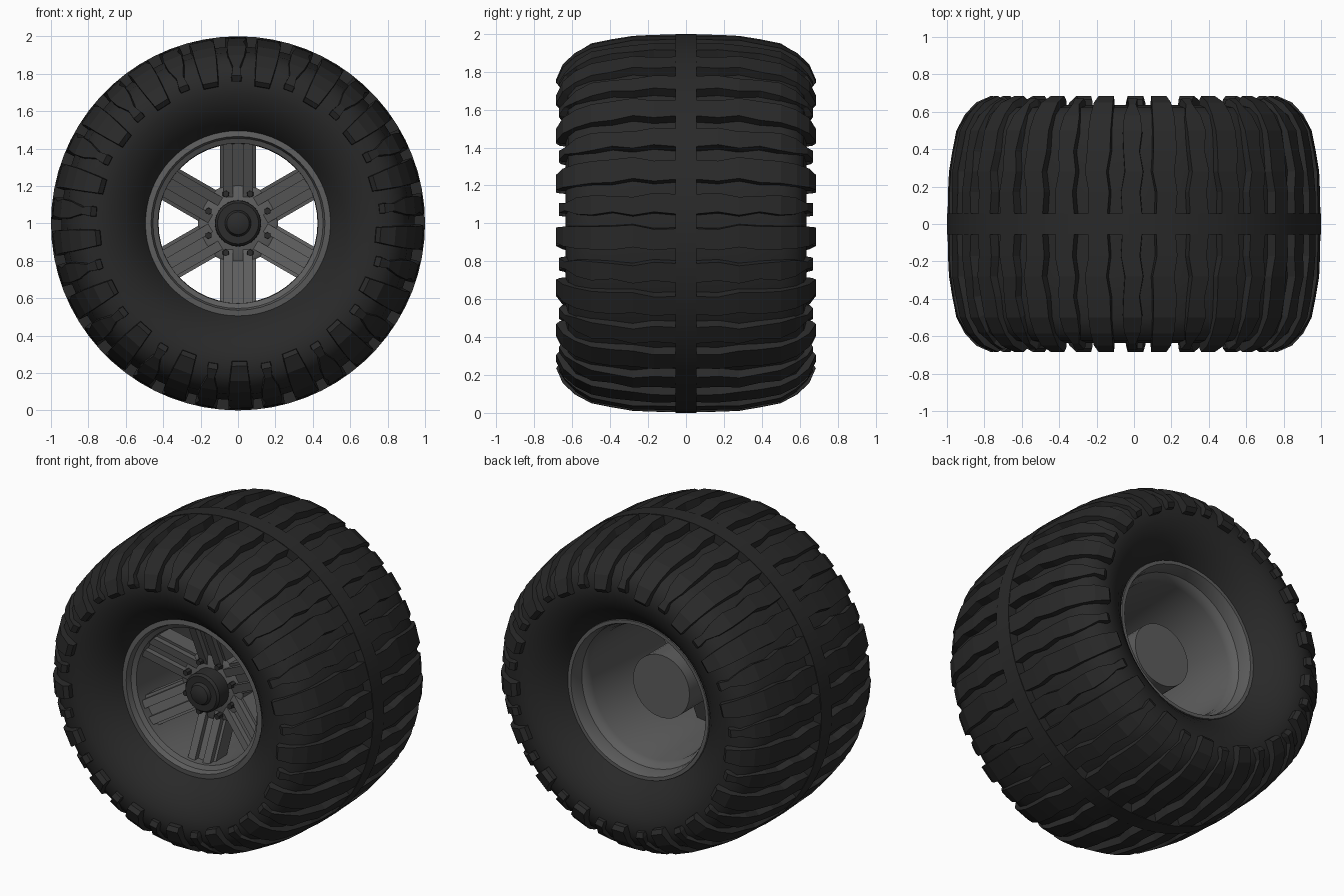
import bpy, bmesh, math
from mathutils import Matrix, Vector

if "Cube" in bpy.data.objects:
    bpy.data.objects.remove(bpy.data.objects["Cube"])

CENTRE = Vector((0, 0, 1))          # wheel axle runs along y at this height


def material(name, v):
    m = bpy.data.materials.new(name)
    m.diffuse_color = (v, v, v, 1)
    m.use_nodes = True
    m.node_tree.nodes["Principled BSDF"].inputs["Base Color"].default_value = m.diffuse_color
    return m


RUBBER = material("rubber", 0.022)
METAL = material("rim_metal", 0.11)
DARK = material("dark_metal", 0.025)


def polar(y, r, deg):
    a = math.radians(deg)
    return Vector((r * math.cos(a), y, r * math.sin(a))) + CENTRE


def finish(bm, name, mat, smooth=None):
    bmesh.ops.recalc_face_normals(bm, faces=bm.faces)
    me = bpy.data.meshes.new(name)
    bm.to_mesh(me)
    bm.free()
    me.materials.append(mat)
    ob = bpy.data.objects.new(name, me)
    bpy.context.collection.objects.link(ob)
    if smooth:
        bpy.ops.object.select_all(action='DESELECT')
        ob.select_set(True)
        bpy.context.view_layer.objects.active = ob
        bpy.ops.object.shade_smooth_by_angle(angle=math.radians(smooth))
    return ob


def lathe(name, profile, mat, segs, closed=True, caps=False, smooth=35, phase=0):
    """Spin a (y, r) profile round the axle."""
    bm = bmesh.new()
    rings = [[bm.verts.new(polar(y, r, phase + 360 * i / segs)) for i in range(segs)]
             for y, r in profile]
    pairs = list(zip(rings, rings[1:])) + ([(rings[-1], rings[0])] if closed else [])
    for a, b in pairs:
        for i in range(segs):
            j = (i + 1) % segs
            bm.faces.new((a[i], a[j], b[j], b[i]))
    if caps:
        bm.faces.new(rings[0])
        bm.faces.new(rings[-1])
    return finish(bm, name, mat, smooth)


def loft(bm, sections):
    """Skin a run of four-point sections and cap both ends."""
    rows = [[bm.verts.new(p) for p in s] for s in sections]
    for a, b in zip(rows, rows[1:]):
        for i in range(4):
            j = (i + 1) % 4
            bm.faces.new((a[i], a[j], b[j], b[i]))
    bm.faces.new(rows[0])
    bm.faces.new(rows[-1])


# Tyre carcass
half = [(0.45, 0.485), (0.49, 0.51), (0.545, 0.56), (0.595, 0.62), (0.625, 0.69),
        (0.635, 0.75), (0.622, 0.82), (0.58, 0.88), (0.5, 0.915), (0.28, 0.945)]
lathe("tyre_carcass", [(-y, r) for y, r in half] + half[::-1], RUBBER, 68, closed=False, smooth=40)

# Raised rib round the middle of the tread
lathe("tread_centre_rib", [(-0.058, 0.9), (-0.055, 1.0), (0.055, 1.0), (0.058, 0.9)], RUBBER, 68)

# Lugs: (y, top radius, base y, base radius, left angle, right angle)
large = [(0.04, 0.997, 0.04, 0.92, -2.9, 3.1), (0.17, 0.995, 0.17, 0.92, -3.5, 2.9),
         (0.28, 0.99, 0.28, 0.92, -2.6, 4.2), (0.39, 0.972, 0.38, 0.90, -3.6, 3.8),
         (0.5, 0.95, 0.47, 0.88, -3.6, 3.7), (0.585, 0.905, 0.54, 0.84, -3.7, 3.7),
         (0.65, 0.845, 0.57, 0.80, -3.5, 3.5), (0.685, 0.765, 0.59, 0.76, -3.1, 3.1),
         (0.665, 0.74, 0.59, 0.735, -3.0, 3.0)]
small = [(0.04, 0.997, 0.04, 0.92, -3.1, 3.0), (0.17, 0.995, 0.17, 0.92, -2.4, 3.4),
         (0.28, 0.99, 0.28, 0.92, -3.4, 2.2), (0.39, 0.972, 0.38, 0.90, -2.3, 2.7),
         (0.5, 0.95, 0.47, 0.88, -3.2, 3.0), (0.58, 0.90, 0.54, 0.84, -2.8, 2.8),
         (0.64, 0.84, 0.57, 0.80, -1.3, 1.3), (0.67, 0.79, 0.59, 0.77, -1.9, 1.9),
         (0.655, 0.76, 0.59, 0.755, -1.8, 1.8)]
COUNT = 17
for label, side in (("front", -1), ("back", 1)):
    bm = bmesh.new()
    for k in range(COUNT):
        for shape, shift in ((large, 0), (small, 0.5)):
            mid = 80 + 360 / COUNT * (k + shift)
            loft(bm, [(polar(side * y, r, mid + a), polar(side * y, r, mid + b),
                       polar(side * by, br, mid + b + 0.4), polar(side * by, br, mid + a - 0.4))
                      for y, r, by, br, a, b in shape])
    finish(bm, label + "_tread_lugs", RUBBER)

# Rim barrel with stepped lips
lathe("rim_barrel", [(-0.44, 0.507), (-0.465, 0.5), (-0.47, 0.465), (-0.435, 0.455),
                     (-0.42, 0.428), (-0.28, 0.425), (0.34, 0.43), (0.38, 0.44),
                     (0.40, 0.46), (0.45, 0.465), (0.485, 0.478), (0.485, 0.5),
                     (0.45, 0.507), (0.41, 0.47), (-0.41, 0.465)], METAL, 48)

# Six twin-ridged spokes, sloping out from hub to rim
bm = bmesh.new()


def bar(deg, x0, x1, raise_front, depth, r0=0.14, r1=0.44):
    out = Vector((math.cos(math.radians(deg)), 0, math.sin(math.radians(deg))))
    across = Vector((-out.z, 0, out.x))
    secs = []
    for r, y in ((r0, -0.235), (r1, -0.37)):
        f, b = y - raise_front, y + depth
        secs.append([CENTRE + out * r + across * x + Vector((0, yy, 0))
                     for x, yy in ((x0, f), (x1, f), (x1, b), (x0, b))])
    loft(bm, secs)


for k in range(6):
    d = 30 + 60 * k
    bar(d, -0.095, 0.095, 0, 0.11)
    for s in (-1, 1):
        bar(d, min(s * 0.028, s * 0.078), max(s * 0.028, s * 0.078), 0.035, 0.02)
finish(bm, "spokes", METAL)

# Hub: bolt flange and the long drum behind it
lathe("hub", [(-0.27, 0.19), (-0.255, 0.215), (-0.12, 0.215), (-0.1, 0.2), (0.25, 0.2)],
      METAL, 32, closed=False, caps=True)

# Hub cap with a domed centre
lathe("hub_cap", [(-0.2, 0.125), (-0.36, 0.122), (-0.375, 0.11), (-0.375, 0.07),
                  (-0.395, 0.06), (-0.405, 0.035), (-0.408, 0.01)],
      DARK, 32, closed=False, caps=True)

# Eight wheel bolts
bm = bmesh.new()
for k in range(8):
    p = polar(-0.275, 0.17, 22.5 + 45 * k)
    bmesh.ops.create_cone(bm, cap_ends=True, segments=6, radius1=0.02, radius2=0.018, depth=0.07,
                          matrix=Matrix.Translation(p) @ Matrix.Rotation(math.pi / 2, 4, 'X'))
finish(bm, "wheel_bolts", DARK)
